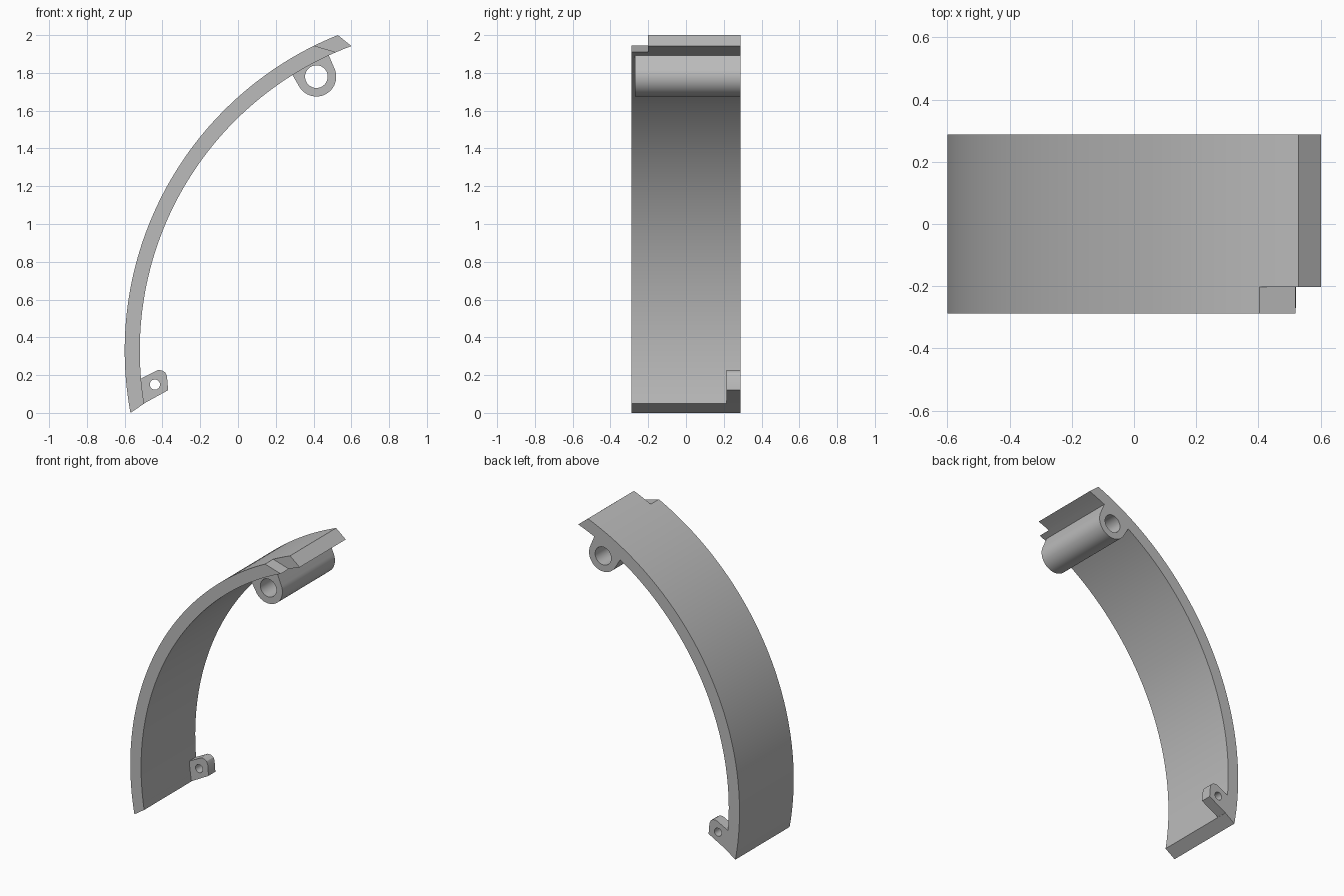
import bpy
from math import cos, sin, radians

if "Cube" in bpy.data.objects:
    bpy.data.objects.remove(bpy.data.objects["Cube"], do_unlink=True)

CENTRE = (1.2, 0.33)
OUTER, INNER = 1.8, 1.72
FRONT, BACK = -0.288, 0.288

grey = bpy.data.materials.new("plain grey")
grey.use_nodes = True
colour = (0.5, 0.5, 0.5, 1)
grey.diffuse_color = colour
grey.node_tree.nodes["Principled BSDF"].inputs["Base Color"].default_value = colour


def arc(centre, radius, start, end, steps):
    """Points along an arc in the x-z plane, angles in degrees."""
    angles = [radians(start + (end - start) * i / steps) for i in range(steps + 1)]
    return [(centre[0] + radius * cos(a), centre[1] + radius * sin(a)) for a in angles]


def circle(centre, radius, steps):
    return arc(centre, radius, 0, 360, steps)[:-1]


def plate(name, loops, y0, y1):
    """Extrude a closed profile (further loops are holes) from y0 to y1."""
    curve = bpy.data.curves.new(name, "CURVE")
    curve.dimensions = "2D"
    curve.fill_mode = "BOTH"
    curve.extrude = (y1 - y0) / 2
    for loop in loops:
        spline = curve.splines.new("POLY")
        spline.points.add(len(loop) - 1)
        for point, (x, z) in zip(spline.points, loop):
            point.co = (x, z, 0, 1)
        spline.use_cyclic_u = True
    obj = bpy.data.objects.new(name, curve)
    bpy.context.collection.objects.link(obj)
    obj.location.y = (y0 + y1) / 2
    obj.rotation_euler.x = radians(90)
    bpy.ops.object.select_all(action="DESELECT")
    obj.select_set(True)
    bpy.context.view_layer.objects.active = obj
    bpy.ops.object.convert(target="MESH")
    obj = bpy.context.object
    bpy.ops.object.transform_apply(location=True, rotation=True, scale=True)
    bpy.ops.object.mode_set(mode="EDIT")
    bpy.ops.mesh.select_all(action="SELECT")
    bpy.ops.mesh.remove_doubles(threshold=0.0001)
    bpy.ops.mesh.normals_make_consistent(inside=False)
    bpy.ops.mesh.dissolve_limited(angle_limit=radians(0.1))
    bpy.ops.object.mode_set(mode="OBJECT")
    obj.data.materials.clear()
    obj.data.materials.append(grey)
    return obj


def smooth(obj):
    bpy.ops.object.select_all(action="DESELECT")
    obj.select_set(True)
    bpy.context.view_layer.objects.active = obj
    bpy.ops.object.shade_smooth_by_angle(angle=radians(25))


# Curved band with slanted ends
band = plate("curved_band", [arc(CENTRE, OUTER, 190.56, 111.9, 56)
                             + arc(CENTRE, INNER, 110.4, 189.4, 56)], FRONT, BACK)

# Step cut out of the front corner of the upper end
cutter = plate("notch_cutter", [[(0.275, 1.982), (0.65, 1.871), (0.75, 2.1), (0.4, 2.1)]],
               -0.4, -0.202)
cutter.hide_render = True
notch = band.modifiers.new("notch", "BOOLEAN")
notch.operation = "DIFFERENCE"
notch.solver = "EXACT"
notch.object = cutter
bpy.context.view_layer.objects.active = band
bpy.ops.object.modifier_apply(modifier="notch")
bpy.data.objects.remove(cutter, do_unlink=True)
smooth(band)

# Long tube under the upper end, joined to the band by tangent webs
hub = (0.415, 1.78)
root = arc(CENTRE, INNER + 0.004, 114.7, 122, 6)
tube = plate("hinge_tube", [arc(hub, 0.105, 210, 383, 32) + root,
                            circle(hub, 0.06, 32)], -0.27, BACK)
smooth(tube)

# Small drilled lug at the back of the lower end
lug_root = arc(CENTRE, INNER + 0.003, 185, 189.4, 5)
lug_tip = [(-0.37, 0.12), (-0.376, 0.195), (-0.385, 0.214), (-0.402, 0.225), (-0.425, 0.227)]
lug = plate("lower_lug", [lug_root + lug_tip, circle((-0.44, 0.15), 0.027, 24)], 0.215, BACK)
smooth(lug)
